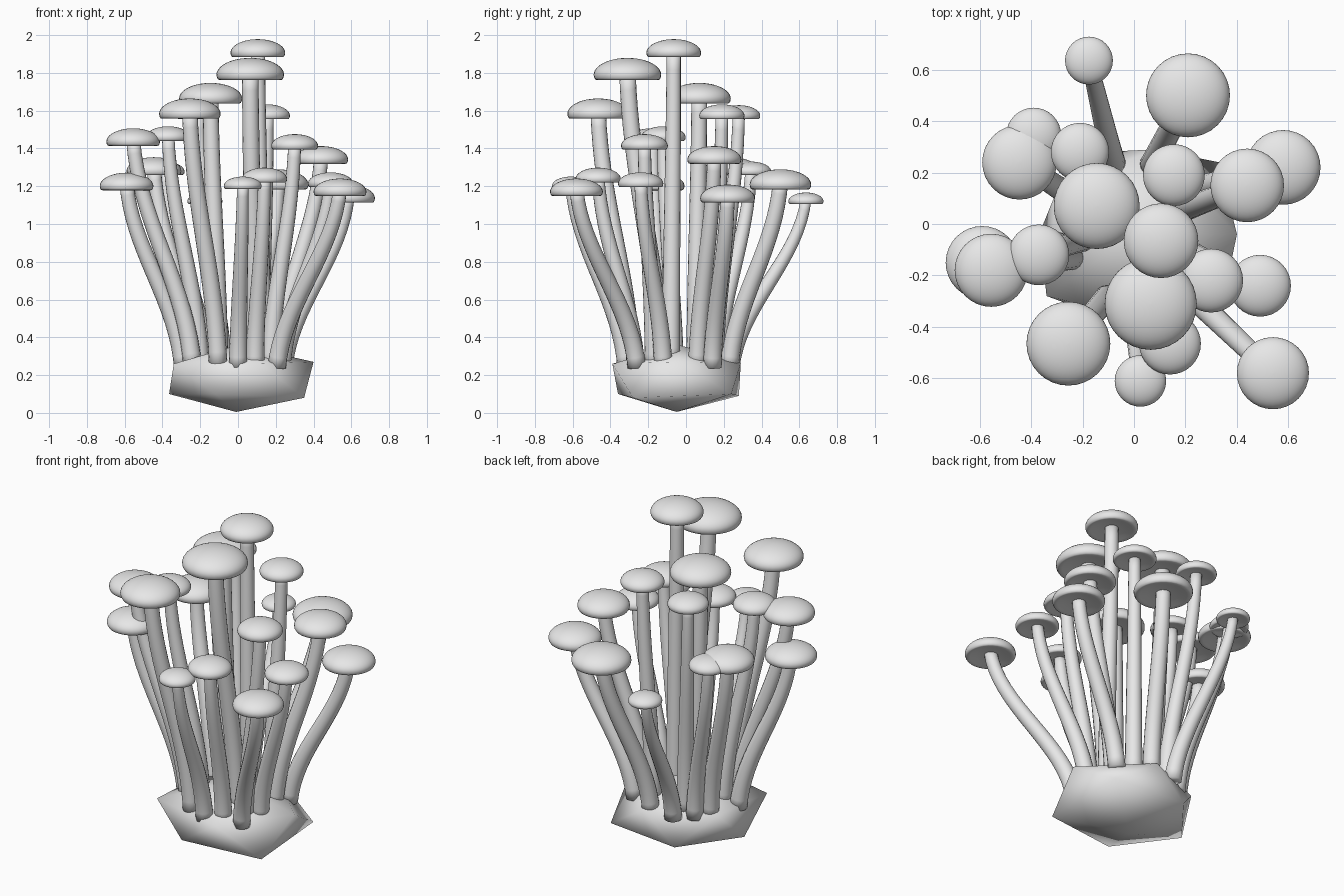
import bpy, bmesh, math
from mathutils import Vector

grey = bpy.data.materials.new("pale grey")
grey.diffuse_color = (0.8, 0.8, 0.8, 1)


def finish(bm, name):
    bmesh.ops.recalc_face_normals(bm, faces=bm.faces)
    for f in bm.faces:
        f.smooth = True
    me = bpy.data.meshes.new(name)
    bm.to_mesh(me)
    bm.free()
    me.materials.append(grey)
    ob = bpy.data.objects.new(name, me)
    bpy.context.collection.objects.link(ob)
    return ob


def skin(bm, rings):
    # bridge successive rings and close both ends
    n = len(rings[0])
    for a, b in zip(rings, rings[1:]):
        for i in range(n):
            j = (i + 1) % n
            bm.faces.new((a[i], a[j], b[j], b[i]))
    bm.faces.new(rings[0])
    bm.faces.new(rings[-1])


def circle(bm, centre, r, n, rot=None):
    ring = []
    for i in range(n):
        a = 2 * math.pi * i / n
        v = Vector((r * math.cos(a), r * math.sin(a), 0))
        if rot:
            v = rot @ v
        ring.append(bm.verts.new(centre + v))
    return ring


# cap: lathe of a flattened dome with rolled rim and shallow underside
def cap(name, x, y, z, r):
    dome = [(math.cos(a), 0.11 + 0.50 * math.sin(a))
            for a in [math.radians(89 - 89 * k / 12) for k in range(13)]]
    prof = dome + [(0.985, 0.03), (0.95, -0.03), (0.9, -0.045), (0.8, -0.03),
                   (0.6, 0.02), (0.2, 0.06)]
    bm = bmesh.new()
    skin(bm, [circle(bm, Vector((x, y, z + h * r)), q * r, 32) for q, h in prof])
    finish(bm, name)


# stem: tapered tube that leans outward and straightens at both ends
def stem(name, base, top, r0, r1):
    def path(t):
        s = 0.6 * t * t * (3 - 2 * t) + 0.4 * t
        s -= 0.02 * math.sin(2 * math.pi * t)
        return Vector((base[0] + (top[0] - base[0]) * s,
                       base[1] + (top[1] - base[1]) * s,
                       base[2] + (top[2] - base[2]) * t))
    bm = bmesh.new()
    rings = []
    for k in range(17):
        t = k / 16
        tan = path(t + 0.01) - path(t - 0.01)
        rot = Vector((0, 0, 1)).rotation_difference(tan)
        rings.append(circle(bm, path(t), r0 + (r1 - r0) * t, 16, rot))
    skin(bm, rings)
    finish(bm, name)


# clump base: low 12-point lump
bm = bmesh.new()
lump = [(-0.01, -0.05, 0.005), (0.35, -0.28, 0.08), (-0.12, -0.36, 0.10),
        (-0.365, -0.03, 0.10), (-0.12, 0.28, 0.09), (0.33, 0.24, 0.10),
        (0.12, -0.39, 0.26), (-0.34, -0.28, 0.26), (-0.30, 0.13, 0.27),
        (0.08, 0.29, 0.265), (0.40, -0.04, 0.27), (0, -0.04, 0.36)]
for p in lump:
    bm.verts.new(p)
bmesh.ops.convex_hull(bm, input=bm.verts)
finish(bm, "clump_base")

# mushrooms: cap x, y, rim height, cap radius, stem base x, y
shrooms = [
    (-0.175, 0.635, 1.11, 0.093, -0.08, 0.235),
    (0.21, 0.50, 1.19, 0.163, 0.07, 0.23),
    (-0.39, 0.345, 1.265, 0.107, -0.17, 0.16),
    (-0.445, 0.24, 1.265, 0.145, -0.23, 0.10),
    (-0.21, 0.28, 1.56, 0.113, -0.10, 0.15),
    (0.58, 0.22, 1.12, 0.145, 0.24, 0.14),
    (0.44, 0.15, 1.325, 0.143, 0.20, 0.06),
    (0.155, 0.19, 1.56, 0.120, 0.12, 0.14),
    (-0.145, 0.07, 1.645, 0.167, -0.10, 0.05),
    (0.105, -0.065, 1.89, 0.145, 0.13, -0.08),
    (-0.37, -0.12, 1.445, 0.118, -0.20, -0.06),
    (-0.59, -0.15, 1.185, 0.142, -0.29, -0.08),
    (-0.555, -0.18, 1.42, 0.142, -0.24, -0.13),
    (0.30, -0.22, 1.40, 0.124, 0.17, -0.17),
    (0.49, -0.24, 1.20, 0.120, 0.23, -0.12),
    (0.065, -0.31, 1.77, 0.179, 0.09, -0.13),
    (-0.255, -0.465, 1.565, 0.163, -0.105, -0.285),
    (0.14, -0.465, 1.225, 0.120, 0.09, -0.265),
    (0.54, -0.58, 1.155, 0.140, 0.205, -0.26),
    (0.025, -0.61, 1.19, 0.100, 0.0, -0.315),
]
for i, (x, y, z, r, bx, by) in enumerate(shrooms, 1):
    cap(f"cap_{i}", x, y, z, r)
    stem(f"stem_{i}", (bx, by, 0.24), (x, y, z + 0.2 * r), 0.049, 0.012 + 0.175 * r)
